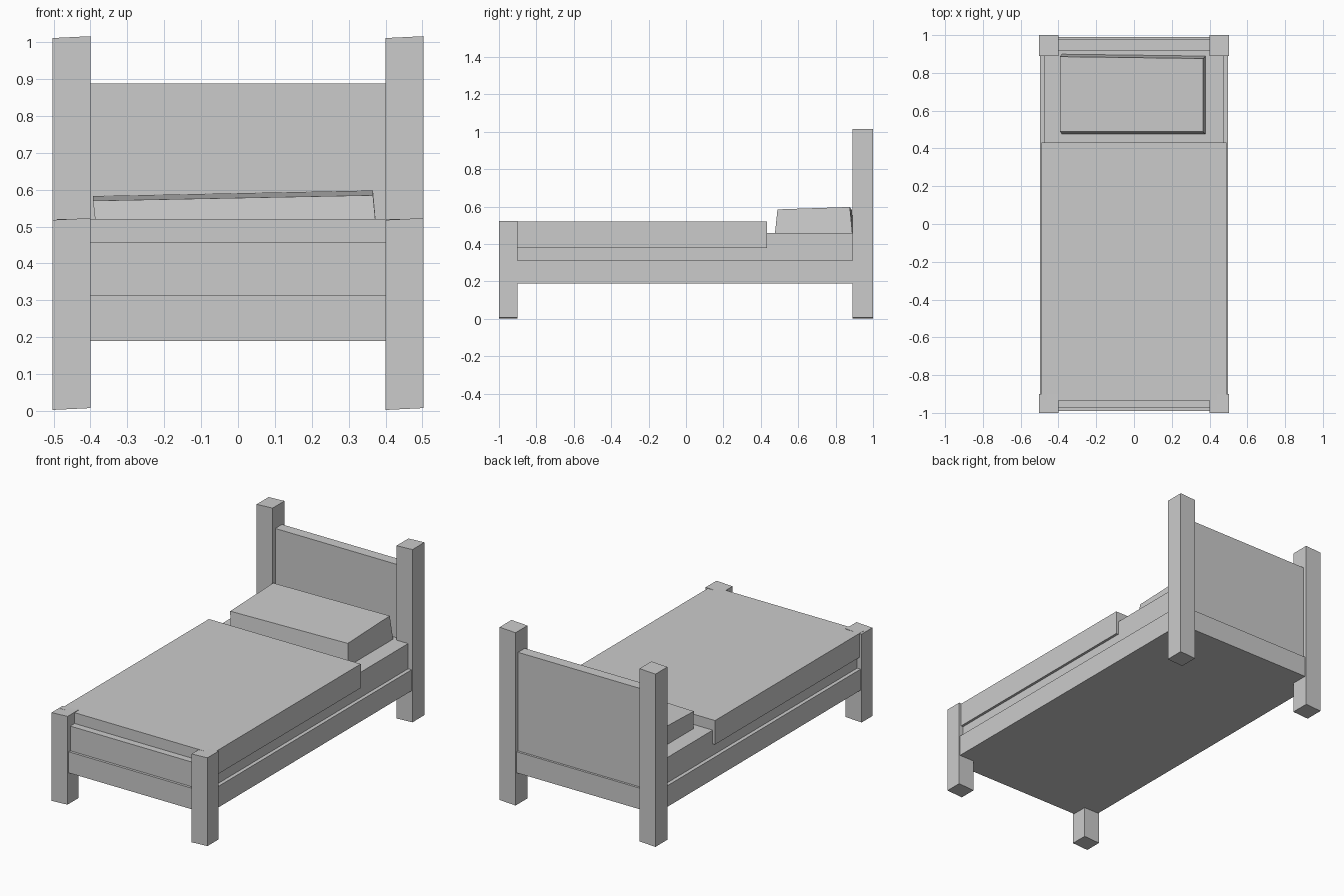
import bpy
import bmesh
from mathutils import Vector

cube = bpy.data.objects.get("Cube")
if cube:
    bpy.data.objects.remove(cube, do_unlink=True)

# One plain grey for the whole bed
grey = bpy.data.materials.new("plain_grey")
grey.use_nodes = True
colour = (0.6, 0.6, 0.6, 1)
grey.diffuse_color = colour
grey.node_tree.nodes["Principled BSDF"].inputs["Base Color"].default_value = colour


def box(name, low, high, shape=None):
    """Box between two corners; shape optionally moves each vertex."""
    low, high = Vector(low), Vector(high)
    bm = bmesh.new()
    bmesh.ops.create_cube(bm, size=1)
    for v in bm.verts:
        unit = v.co + Vector((0.5, 0.5, 0.5))
        v.co = [a + (b - a) * t for a, b, t in zip(low, high, unit)]
        if shape:
            v.co += Vector(shape(unit))
    mesh = bpy.data.meshes.new(name)
    bm.to_mesh(mesh)
    bm.free()
    mesh.materials.append(grey)
    obj = bpy.data.objects.new(name, mesh)
    bpy.context.collection.objects.link(obj)
    return obj


# Slightly uneven hand-cut ends on the posts
def uneven(u):
    return (0, 0, 0.005 * u.x)


# Corner posts
for side, x in (("right", -0.503), ("left", 0.4)):
    box(f"foot_post_{side}", (x, -1, 0.003), (x + 0.103, -0.9, 0.518), uneven)
    box(f"head_post_{side}", (x, 0.89, 0.003), (x + 0.103, 1, 1.011), uneven)

# Solid bed base and end panels
box("bed_base", (-0.497, -0.99, 0.19), (0.497, 0.99, 0.313))
box("footboard", (-0.41, -0.975, 0.3), (0.41, -0.93, 0.457))
box("headboard", (-0.41, 0.915, 0.3), (0.41, 0.977, 0.888))

# Bedding
box("mattress", (-0.475, -0.93, 0.3), (0.475, 0.92, 0.46))
box("blanket", (-0.49, -0.935, 0.38), (0.49, 0.432, 0.52))


# Pillow leans to one side, narrows upward and rises towards the headboard
def plump(u):
    lean = (-0.013 * u.z, 0.014 * u.z * (1 - 2 * u.y) - 0.01 * u.x * u.y, 0)
    rise = u.z * (0.015 * u.x + 0.013 * u.y)
    return (lean[0], lean[1], rise)


box("pillow", (-0.38, 0.475, 0.45), (0.379, 0.9, 0.57), plump)
